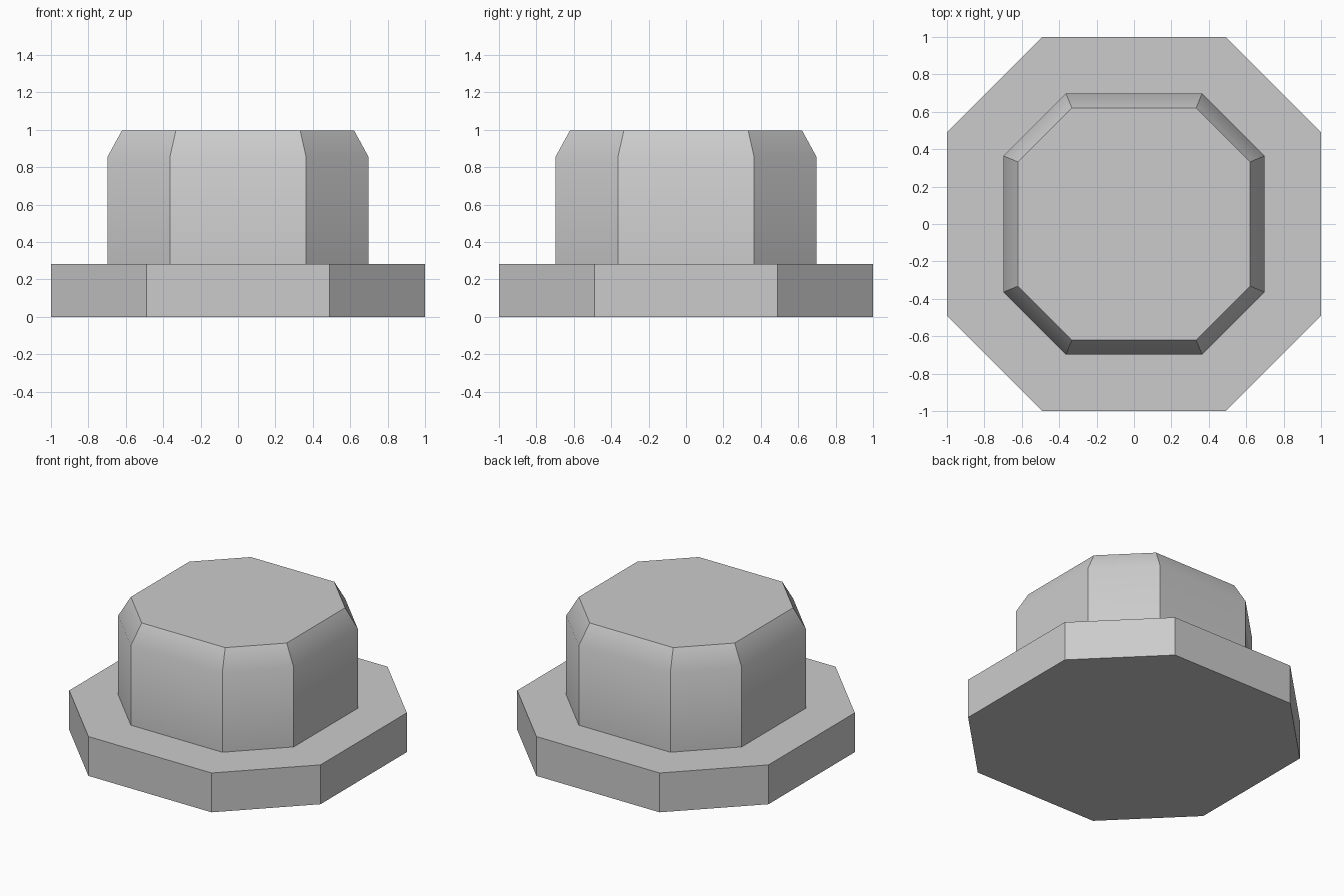
import bpy, bmesh, math

cube = bpy.data.objects.get("Cube")
if cube:
    bpy.data.objects.remove(cube, do_unlink=True)

grey = bpy.data.materials.new("plain grey")
grey.use_nodes = True
colour = (0.6, 0.6, 0.6, 1)
grey.diffuse_color = colour
grey.node_tree.nodes["Principled BSDF"].inputs["Base Color"].default_value = colour


def octagon(bm, apothem, corner, z):
    """Ring of eight verts: a square with its corners cut off."""
    a, c = apothem, corner
    quarter = [(a, -c), (a, c)]
    ring = []
    for turn in range(4):
        s, k = round(math.sin(turn * math.pi / 2)), round(math.cos(turn * math.pi / 2))
        ring += [bm.verts.new((x * k - y * s, x * s + y * k, z)) for x, y in quarter]
    return ring


def octagonal_part(name, sections):
    """Loft octagon sections (apothem, corner, z) from bottom to top."""
    bm = bmesh.new()
    rings = [octagon(bm, *section) for section in sections]
    for low, high in zip(rings, rings[1:]):
        for i in range(8):
            j = (i + 1) % 8
            bm.faces.new((low[i], low[j], high[j], high[i]))
    bm.faces.new(rings[-1])
    bm.faces.new(rings[0][::-1])
    mesh = bpy.data.meshes.new(name)
    bm.to_mesh(mesh)
    bm.free()
    mesh.materials.append(grey)
    part = bpy.data.objects.new(name, mesh)
    bpy.context.collection.objects.link(part)
    # Soft shoulder, crisp upright and top edges
    bpy.ops.object.select_all(action="DESELECT")
    part.select_set(True)
    bpy.context.view_layer.objects.active = part
    bpy.ops.object.shade_smooth_by_angle(angle=math.radians(34))
    return part


# Wide base flange
octagonal_part("base_flange", [(1, 0.49, 0), (1, 0.49, 0.283)])

# Raised cap with a chamfered shoulder
octagonal_part("cap", [(0.698, 0.364, 0.283), (0.698, 0.364, 0.855), (0.62, 0.332, 0.997)])
